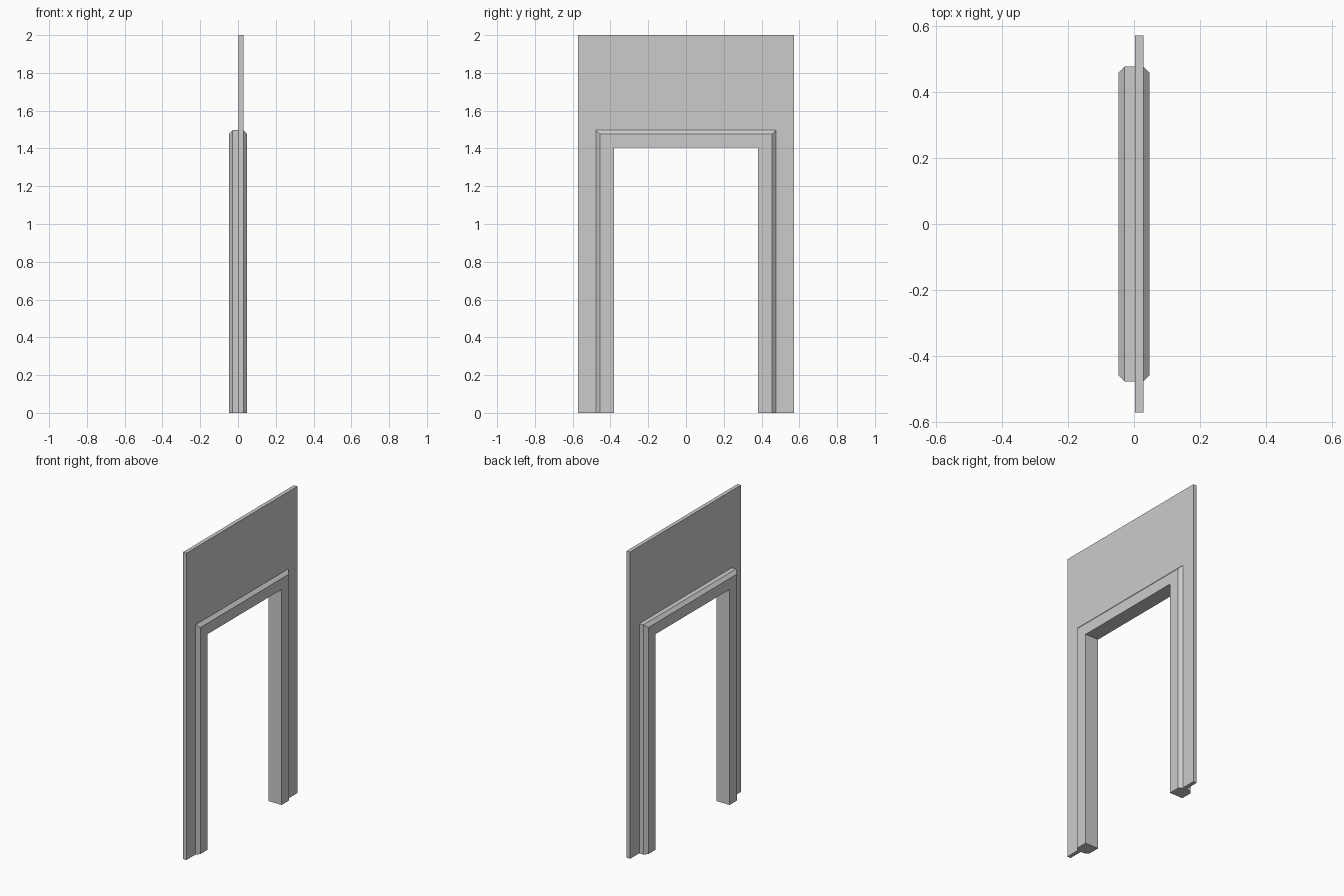
import bpy
import bmesh

if "Cube" in bpy.data.objects:
    bpy.data.objects.remove(bpy.data.objects["Cube"])


def arch(name, profile):
    """Sweep a closed profile of (x, half_width, top) points up, over and down a doorway."""
    bm = bmesh.new()
    rings = [[], [], [], []]
    for x, w, top in profile:
        path = [(-w, 0), (-w, top), (w, top), (w, 0)]
        for ring, (y, z) in zip(rings, path):
            ring.append(bm.verts.new((x, y, z)))
    n = len(profile)
    for a, b in zip(rings, rings[1:]):
        for i in range(n):
            j = (i + 1) % n
            bm.faces.new((a[i], a[j], b[j], b[i]))
    # Close the two feet
    bm.faces.new(rings[0])
    bm.faces.new(rings[-1])
    bmesh.ops.recalc_face_normals(bm, faces=bm.faces)
    mesh = bpy.data.meshes.new(name)
    bm.to_mesh(mesh)
    bm.free()
    obj = bpy.data.objects.new(name, mesh)
    bpy.context.collection.objects.link(obj)
    return obj


INNER_W, INNER_TOP = 0.382, 1.405   # clear opening
OUTER_W, OUTER_TOP = 0.477, 1.497   # outside of the frame
DEPTH, BEVEL = 0.0475, 0.0205       # half depth and outer chamfer
WALL_BACK, WALL_FRONT = 0.003, 0.028

# Door frame with chamfered outer edges on both sides
arch("door_frame", [
    (-DEPTH, INNER_W, INNER_TOP),
    (DEPTH, INNER_W, INNER_TOP),
    (DEPTH, OUTER_W - BEVEL, OUTER_TOP - BEVEL),
    (WALL_FRONT, OUTER_W, OUTER_TOP),
    (-WALL_FRONT, OUTER_W, OUTER_TOP),
    (-DEPTH, OUTER_W - BEVEL, OUTER_TOP - BEVEL),
])

# Thin wall panel fitted around the frame
arch("wall_panel", [
    (WALL_BACK, OUTER_W, OUTER_TOP),
    (WALL_FRONT, OUTER_W, OUTER_TOP),
    (WALL_FRONT, 0.571, 2.0),
    (WALL_BACK, 0.571, 2.0),
])
